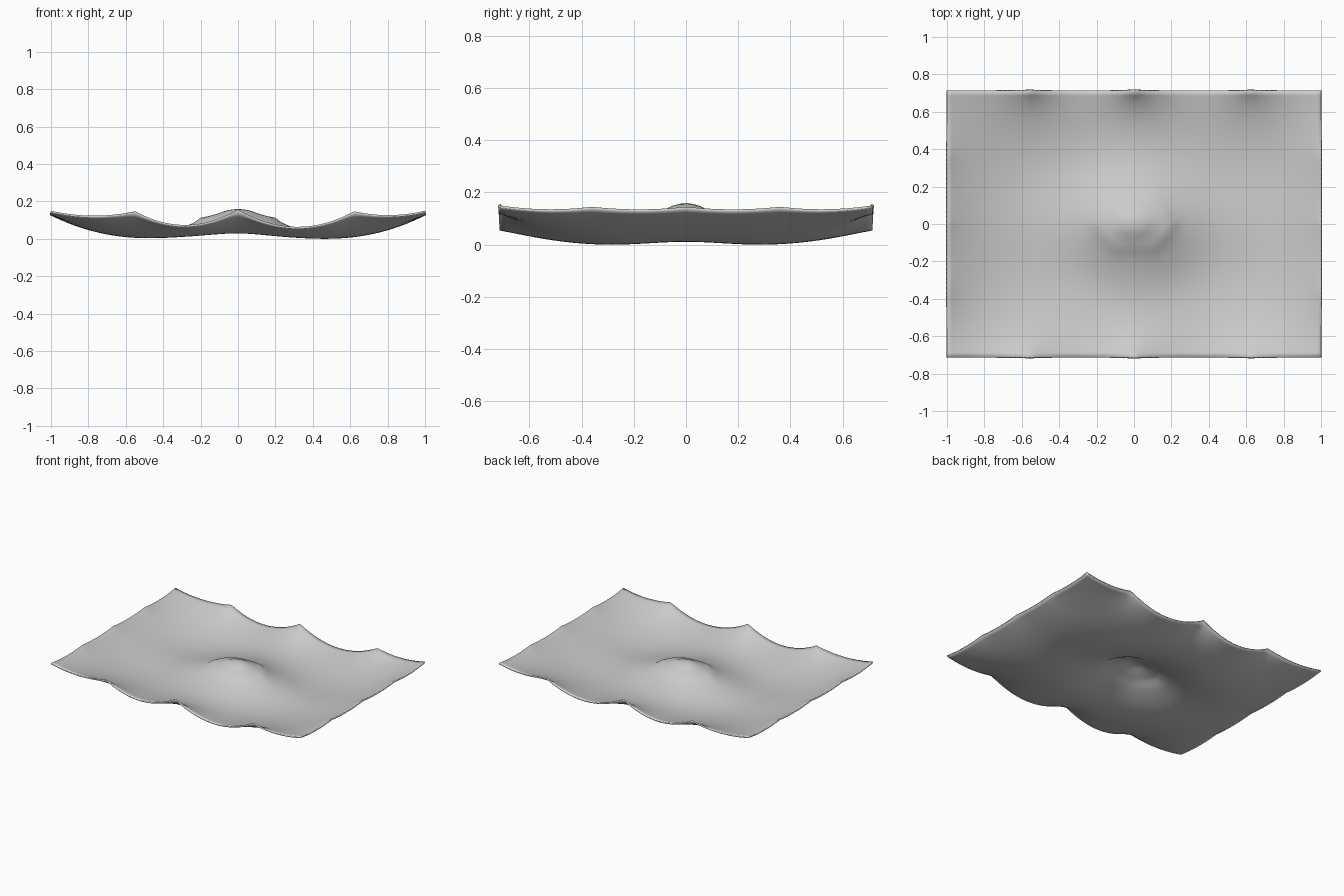
import bpy, bmesh
from math import hypot, exp

if "Cube" in bpy.data.objects:
    bpy.data.objects.remove(bpy.data.objects["Cube"])

NX, NY = 80, 56
HX, HY = 1.0, 0.712
THICK = 0.01


def scallop(t, pins):
    """Height of an edge hanging in arcs between pins: (position, height, sag to next)."""
    for (a, za, sag), (b, zb, _) in zip(pins, pins[1:]):
        if t <= b + 1e-6:
            u = (t - a) / (b - a)
            return za + (zb - za) * u - 4 * sag * u * (1 - u)
    return pins[-1][1]


front_pins = [(-1, .15, .025), (-.55, .147, .078), (0, .157, .088), (.62, .147, .022), (1, .15, 0)]
side_pins = [(-HY, .15, .012), (-.36, .145, .01), (0, .145, .01), (.36, .145, .012), (HY, .15, 0)]
# central peak: (distance, height, sag)
peak = [(0, .160, 0), (.05, .153, .003), (.2, .094, 0)]

X = [-HX + 2 * HX * i / NX for i in range(NX + 1)]
Y = [-HY + 2 * HY * j / NY for j in range(NY + 1)]


def pinned_height(i, j):
    if j in (0, NY):
        return scallop(X[i], front_pins)
    if i in (0, NX):
        return scallop(Y[j], side_pins)
    r = hypot(0.85 * X[i], 1.15 * Y[j])
    return scallop(r, peak) if r < 0.17 else None


def relax(fixed, load):
    """Hanging membrane: every free point settles to its neighbours' mean minus a load."""
    z = [[v if v is not None else 0.08 * (load == 0) for v in col] for col in fixed]
    free = [(i, j) for i in range(NX + 1) for j in range(NY + 1) if fixed[i][j] is None]
    for _ in range(220):
        for i, j in free:
            mean = (z[i-1][j] + z[i+1][j] + z[i][j-1] + z[i][j+1]) / 4 - load
            z[i][j] += 1.88 * (mean - z[i][j])
    return z


fixed = [[pinned_height(i, j) for j in range(NY + 1)] for i in range(NX + 1)]
taut = relax(fixed, 0)
sag = relax([[None if v is None else 0.0 for v in col] for col in fixed], 0.001)

# soft tension folds running out from the peak to the edges
for i, x in enumerate(X):
    for j, y in enumerate(Y):
        clear = 1 - exp(-(hypot(x, y) / 0.25) ** 4)
        taut[i][j] += clear * (1 - x * x) * 0.026 * exp(-(y / 0.22) ** 2)
        taut[i][j] += clear * (1 - (y / HY) ** 2) * 0.008 * exp(-(x / 0.15) ** 2)

# choose the weight of the cloth so its lowest point just reaches the ground
lo, hi = 0.0, 20.0
for _ in range(30):
    w = (lo + hi) / 2
    low = min(a + w * b for ca, cb in zip(taut, sag) for a, b in zip(ca, cb))
    lo, hi = (w, hi) if low > THICK else (lo, w)

# draped cloth
bm = bmesh.new()
v = [[bm.verts.new((X[i], Y[j], taut[i][j] + w * sag[i][j])) for j in range(NY + 1)]
     for i in range(NX + 1)]
for _ in range(2):  # ease the crease around the peak
    inner = [p for col in v[1:-1] for p in col[1:-1] if p.co.xy.length < 0.35]
    bmesh.ops.smooth_vert(bm, verts=inner, factor=0.4, use_axis_z=True)
for i in range(NX):
    for j in range(NY):
        bm.faces.new((v[i][j], v[i+1][j], v[i+1][j+1], v[i][j+1]))
mesh = bpy.data.meshes.new("draped_cloth")
bm.to_mesh(mesh)
bm.free()
cloth = bpy.data.objects.new("draped_cloth", mesh)
bpy.context.collection.objects.link(cloth)
mod = cloth.modifiers.new("thickness", 'SOLIDIFY')
mod.thickness = THICK
mod.offset = -1
bpy.context.view_layer.objects.active = cloth
cloth.select_set(True)
bpy.ops.object.shade_smooth_by_angle()
